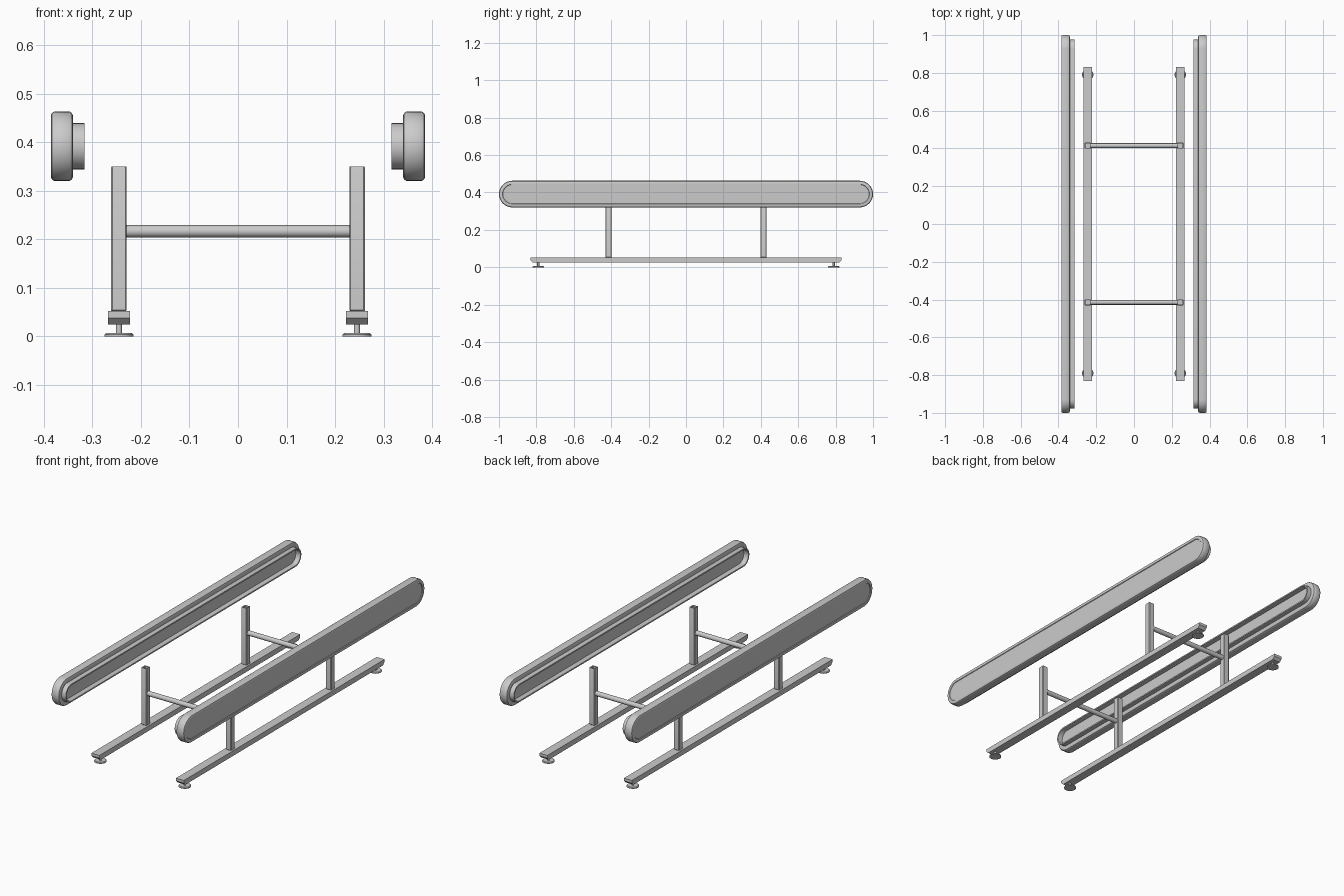
import bpy, bmesh, math

if "Cube" in bpy.data.objects:
    bpy.data.objects.remove(bpy.data.objects["Cube"])


def finish(name, bm, axes=(True, False)):
    """Turn a bmesh into a smoothed object, mirrored over x and/or y."""
    bmesh.ops.recalc_face_normals(bm, faces=bm.faces)
    me = bpy.data.meshes.new(name)
    bm.to_mesh(me)
    bm.free()
    ob = bpy.data.objects.new(name, me)
    bpy.context.collection.objects.link(ob)
    bpy.ops.object.select_all(action='DESELECT')
    ob.select_set(True)
    bpy.context.view_layer.objects.active = ob
    bpy.ops.object.shade_smooth_by_angle(angle=math.radians(35))
    m = ob.modifiers.new("mirror", 'MIRROR')
    m.use_axis = (axes[0], axes[1], False)
    m.use_mirror_merge = False
    return ob


def loft(bm, rings):
    """Skin a list of equally long point rings and cap both ends."""
    vs = [[bm.verts.new(p) for p in r] for r in rings]
    n = len(vs[0])
    for a, b in zip(vs, vs[1:]):
        for i in range(n):
            j = (i + 1) % n
            bm.faces.new((a[i], a[j], b[j], b[i]))
    bm.faces.new(vs[0][::-1])
    bm.faces.new(vs[-1])


def stadium(x, inset, steps=16, cz=0.3915, half=0.0715):
    r, flat = half - inset, 1 - half
    pts = []
    for side in (1, -1):
        for k in range(steps + 1):
            a = -math.pi / 2 + math.pi * k / steps
            pts.append((x, side * (flat + r * math.cos(a)), cz + side * r * math.sin(a)))
    return pts


def circle(x, y, z, r, n=24):
    return [(x + r * math.cos(2 * math.pi * k / n),
             y + r * math.sin(2 * math.pi * k / n), z) for k in range(n)]


def square(x, y, z, h, c=0.003):
    """Square ring with clipped corners."""
    q = [(h, -h + c), (h, h - c), (h - c, h), (-h + c, h),
         (-h, h - c), (-h, -h + c), (-h + c, -h), (h - c, -h)]
    return [(x + a, y + b, z) for a, b in q]


# side panels: rounded outer plate with a thin inner lip
bm = bmesh.new()
profile = [(0.343, 0.031), (0.316, 0.031), (0.316, 0.024), (0.340, 0.024),
           (0.340, 0.008), (0.342, 0.003), (0.347, 0), (0.378, 0),
           (0.383, 0.003), (0.385, 0.008), (0.385, 0.019), (0.382, 0.021)]
loft(bm, [stadium(x, i) for x, i in profile])
finish("side_panel", bm)

# upright square tubes, open at the top
LX, LY = 0.245, 0.415
bm = bmesh.new()
loft(bm, [square(LX, LY, z, h) for z, h in
          [(0.052, 0.014), (0.054, 0.016), (0.348, 0.016), (0.35, 0.015),
           (0.35, 0.012), (0.30, 0.012)]])
finish("upright_leg", bm, (True, True))

# round cross bars between the uprights
bm = bmesh.new()
ring = circle(0, 0, 0, 0.0125)
loft(bm, [[(x, LY + a, 0.2165 + b) for a, b, _ in ring] for x in (-0.23, 0.23)])
finish("cross_bar", bm, (False, True))

# long floor rails with chamfered ends
bm = bmesh.new()
rail = [(-0.832, 0.052), (-0.832, 0.038), (-0.818, 0.025),
        (0.818, 0.025), (0.832, 0.038), (0.832, 0.052)]
loft(bm, [[(x, y, z) for y, z in rail] for x in (0.222, 0.268)])
finish("floor_rail", bm)

# levelling feet: disc and stem
bm = bmesh.new()
loft(bm, [circle(LX, 0.79, z, r) for z, r in
          [(0, 0.030), (0.004, 0.030), (0.007, 0.026), (0.007, 0.006), (0.027, 0.006)]])
finish("levelling_foot", bm, (True, True))
